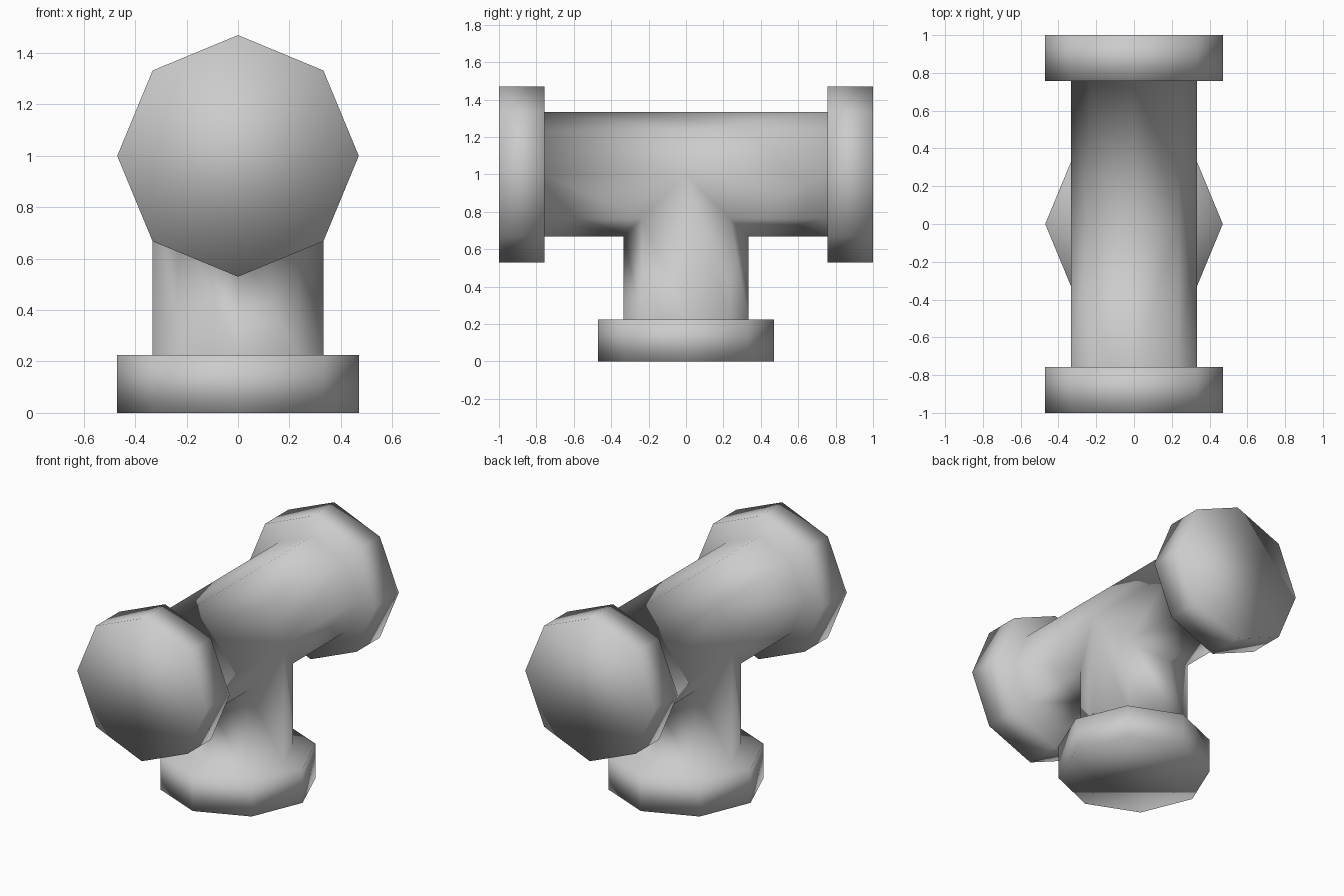
import bpy, bmesh
from math import sin, cos, pi

if "Cube" in bpy.data.objects:
    bpy.data.objects.remove(bpy.data.objects["Cube"])

SIDES = 8
PIPE_R, COLLAR_R = 0.333, 0.47
AXIS_Z = 1.0

bm = bmesh.new()


def ring(place, radius, depth):
    """Octagon ring; depth(v) gives the distance along the arm from the centre."""
    verts = []
    for i in range(SIDES):
        a = 2 * pi * i / SIDES
        u, v = radius * cos(a), radius * sin(a)
        verts.append(bm.verts.new(place(u, v, depth(v))))
    return verts


def arm(place, joint, collar_start, end):
    """Pipe arm from its mitred joint to a capped collar."""
    rings = [
        ring(place, PIPE_R, joint),
        ring(place, PIPE_R, lambda v: collar_start),
        ring(place, COLLAR_R, lambda v: collar_start),
        ring(place, COLLAR_R, lambda v: end),
    ]
    for r0, r1 in zip(rings, rings[1:]):
        for i in range(SIDES):
            j = (i + 1) % SIDES
            bm.faces.new((r0[i], r0[j], r1[j], r1[i]))
    bm.faces.new(rings[-1])


# two horizontal arms, mitred below the axis to meet the stem
for side in (-1, 1):
    arm(lambda u, v, d, s=side: (u, s * d, AXIS_Z + v),
        lambda v: max(0.0, -v), 0.757, 1.0)

# vertical stem with the base collar
arm(lambda u, v, d: (u, v, AXIS_Z - d), lambda v: abs(v), 0.775, 1.0)

# weld the joint into one closed skin
bmesh.ops.remove_doubles(bm, verts=bm.verts, dist=0.0005)
bmesh.ops.recalc_face_normals(bm, faces=bm.faces)
for f in bm.faces:
    f.smooth = True

mesh = bpy.data.meshes.new("pipe_tee")
bm.to_mesh(mesh)
bm.free()
bpy.context.collection.objects.link(bpy.data.objects.new("pipe_tee", mesh))
